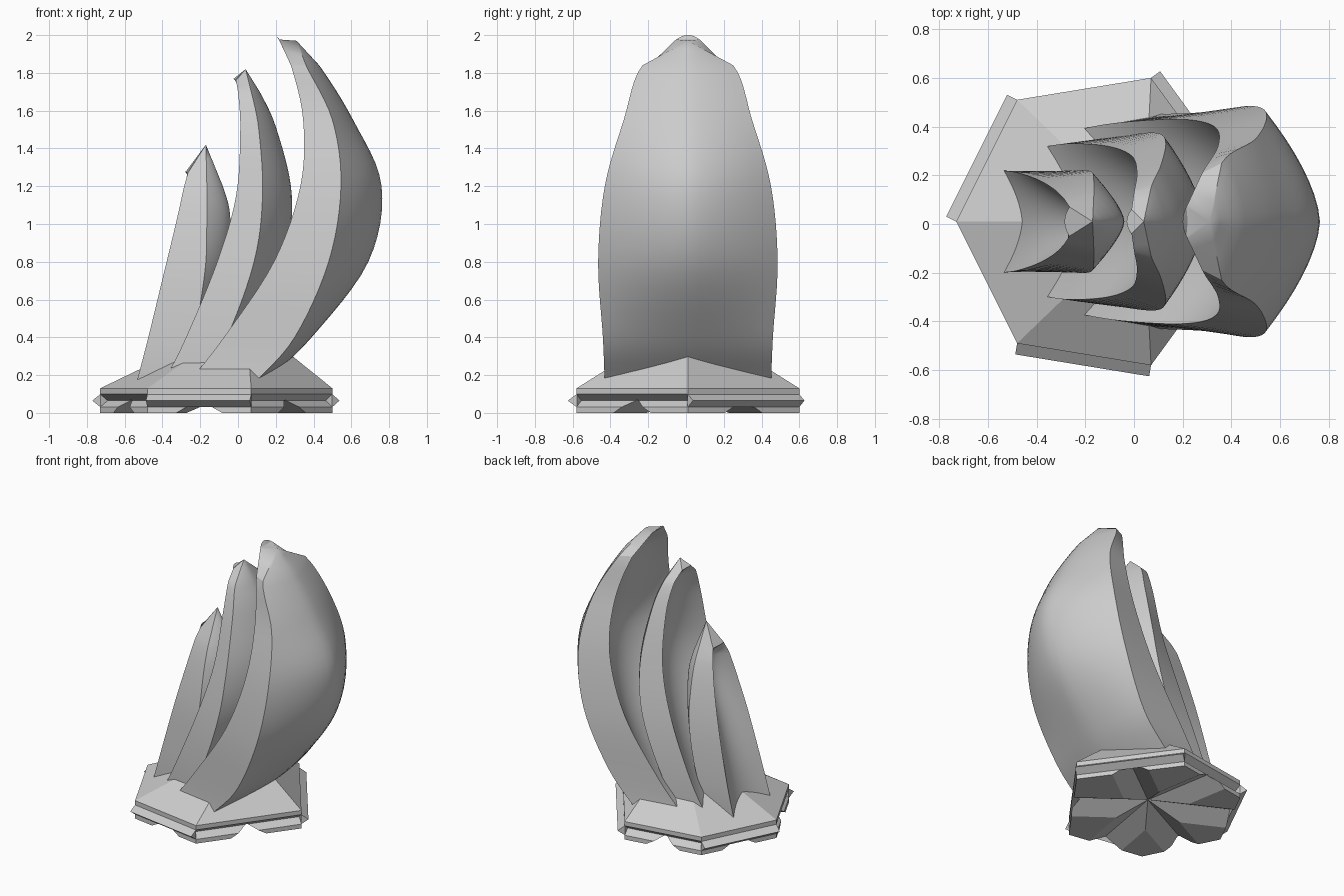
import bpy, bmesh, math
from mathutils import Vector

cube = bpy.data.objects.get("Cube")
if cube:
    bpy.data.objects.remove(cube, do_unlink=True)

# One plain stone colour
stone = bpy.data.materials.new("grey_stone")
stone.use_nodes = True
GREY = (0.6, 0.6, 0.6, 1)
stone.diffuse_color = GREY
stone.node_tree.nodes["Principled BSDF"].inputs["Base Color"].default_value = GREY


def make_object(name, bm):
    bmesh.ops.recalc_face_normals(bm, faces=bm.faces)
    mesh = bpy.data.meshes.new(name)
    bm.to_mesh(mesh)
    bm.free()
    mesh.materials.append(stone)
    obj = bpy.data.objects.new(name, mesh)
    bpy.context.collection.objects.link(obj)
    return obj


def activate(obj):
    bpy.ops.object.select_all(action='DESELECT')
    obj.select_set(True)
    bpy.context.view_layer.objects.active = obj


def loft(bm, rings):
    """Skin a list of equal closed rings and cap both ends."""
    rows = [[bm.verts.new(p) for p in ring] for ring in rings]
    count = len(rows[0])
    for low, high in zip(rows, rows[1:]):
        for i in range(count):
            j = (i + 1) % count
            bm.faces.new((low[i], low[j], high[j], high[i]))
    bm.faces.new(rows[0][::-1])
    bm.faces.new(rows[-1])


def bar(name, start, end, triangle):
    """Triangular bar; triangle corners are (sideways, z), sideways = right of travel."""
    along = (end - start).normalized()
    side = Vector((along.y, -along.x, 0))
    bm = bmesh.new()
    loft(bm, [[p + side * s + Vector((0, 0, z)) for s, z in triangle]
              for p in (start, end)])
    return make_object(name, bm)


def cut(target, cutter):
    activate(target)
    mod = target.modifiers.new("cut", 'BOOLEAN')
    mod.operation = 'DIFFERENCE'
    mod.solver = 'EXACT'
    mod.object = cutter
    bpy.ops.object.modifier_apply(modifier=mod.name)
    bpy.data.objects.remove(cutter, do_unlink=True)


# Six-sided plinth with a shallow pyramid roof, corners counter-clockwise
RIM = 0.13
corners = [Vector(p) for p in ((0.5, 0.01, 0), (0.07, 0.6, 0), (-0.48, 0.51, 0),
                               (-0.73, 0.01, 0), (-0.48, -0.49, 0), (0.07, -0.58, 0))]
bm = bmesh.new()
foot = [bm.verts.new(c) for c in corners]
rim = [bm.verts.new(c + Vector((0, 0, RIM))) for c in corners]
apex = bm.verts.new((0.04, 0.01, 0.5))
bm.faces.new(foot[::-1])
for i in range(6):
    j = (i + 1) % 6
    bm.faces.new((foot[i], foot[j], rim[j], rim[i]))
    bm.faces.new((rim[i], rim[j], apex))
plinth = make_object("plinth", bm)

# Underside channels from the centre, then grooves and tongues on alternate sides
centre = Vector((-0.11, 0.01, 0))
sides = list(zip(corners, corners[1:] + corners[:1]))
for a, b in sides:
    middle = (a + b) / 2
    out = (middle - centre) * 1.2
    cut(plinth, bar("channel_cutter", centre, centre + out,
                    [(-0.14, -0.01), (0.14, -0.01), (0, 0.07)]))
for i, (a, b) in enumerate(sides):
    if i % 2 == 0:
        bar("side_tongue_%d" % i, a, b, [(-0.002, 0.1), (0.046, 0.065), (-0.002, 0.03)])
    else:
        cut(plinth, bar("groove_cutter", a, b,
                        [(0.01, 0.107), (-0.045, 0.065), (0.01, 0.023)]))


# Curved sail shells
def spline(p, q, r, s, t):
    """Catmull-Rom blend of four rows of numbers."""
    return [0.5 * (2 * b + (c - a) * t + (2 * a - 5 * b + 4 * c - d) * t * t
                   + (3 * b - a - 3 * c + d) * t ** 3)
            for a, b, c, d in zip(p, q, r, s)]


def refine(rows, steps=6):
    first = [2 * a - b for a, b in zip(rows[0], rows[1])]
    padded = [first] + rows
    fine = []
    for k in range(1, len(rows) - 1):
        fine += [spline(*padded[k - 1:k + 3], i / steps) for i in range(steps)]
    # straight shoulders at the tip
    fine += [[a + (b - a) * i / 3 for a, b in zip(rows[-2], rows[-1])] for i in range(4)]
    return fine


def sail(name, rows, tip_outer_z, tip_lift):
    """Rows: height, inner rim x and y, outer rim x and y, outer spine x."""
    full = [[r[0]] + list(r) for r in rows]
    full[-1][1] = tip_outer_z
    fine = refine(full)
    span = [i / 8 for i in range(8, -9, -1)]
    rings = []
    for n, (zi, zo, xi, yi, xo, yo, xs) in enumerate(fine):
        bulge = xs - xo
        last = n == len(fine) - 1
        lift = tip_lift if last else 0
        depth = -0.02 if last else 0.9 * bulge
        outer = [(xo + bulge * (1 - abs(u) ** 1.6), yo * u + 0.01, zo) for u in span]
        inner = [(xi + depth * (1 - u * u), yi * u + 0.01, zi + lift * (1 - u * u))
                 for u in reversed(span)]
        rings.append(outer + inner)
    bm = bmesh.new()
    loft(bm, rings)
    bmesh.ops.remove_doubles(bm, verts=bm.verts, dist=0.0005)
    obj = make_object(name, bm)
    activate(obj)
    bpy.ops.object.shade_smooth_by_angle(angle=math.radians(32))


sail("tall_sail", [
    (0.15, -0.27, 0.37, 0.08, 0.44, 0.13),
    (0.4, -0.075, 0.405, 0.3, 0.45, 0.39),
    (0.8, 0.19, 0.42, 0.48, 0.475, 0.69),
    (1.2, 0.33, 0.39, 0.545, 0.44, 0.76),
    (1.55, 0.345, 0.31, 0.5, 0.34, 0.61),
    (1.84, 0.28, 0.2, 0.36, 0.24, 0.43),
    (1.97, 0.22, 0.07, 0.31, 0, 0.31)], 1.97, 0.03)
sail("middle_sail", [
    (0.15, -0.4, 0.3, -0.22, 0.33, -0.17),
    (0.4, -0.275, 0.32, -0.06, 0.35, 0.02),
    (0.8, -0.11, 0.31, 0.085, 0.365, 0.24),
    (1.15, -0.01, 0.27, 0.13, 0.33, 0.285),
    (1.5, 0.012, 0.2, 0.11, 0.23, 0.205),
    (1.7, 0, 0.12, 0.07, 0.14, 0.115),
    (1.76, -0.01, 0.05, 0.04, 0, 0.04)], 1.82, 0.015)
sail("short_sail", [
    (0.15, -0.54, 0.21, -0.36, 0.2, -0.31),
    (0.4, -0.475, 0.2, -0.24, 0.21, -0.17),
    (0.75, -0.39, 0.17, -0.175, 0.205, -0.065),
    (1.02, -0.325, 0.13, -0.165, 0.165, -0.04),
    (1.2, -0.285, 0.09, -0.165, 0.11, -0.08),
    (1.27, -0.265, 0.06, -0.17, 0, -0.17)], 1.42, 0.01)
